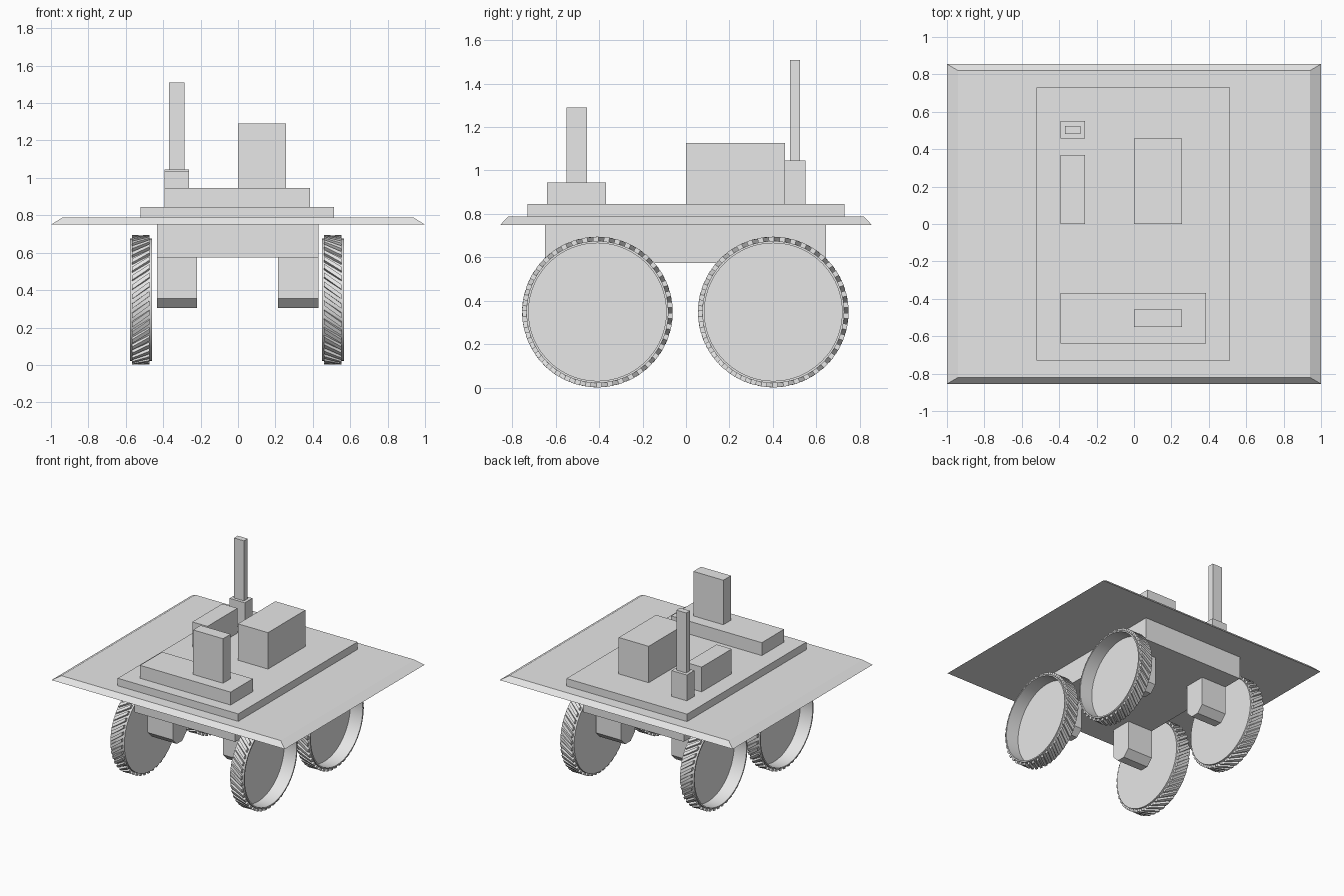
import bpy, bmesh, math

if "Cube" in bpy.data.objects:
    bpy.data.objects.remove(bpy.data.objects["Cube"])

grey = bpy.data.materials.new("light_grey")
grey.diffuse_color = (0.8, 0.8, 0.8, 1)
grey.use_nodes = True
grey.node_tree.nodes["Principled BSDF"].inputs["Base Color"].default_value = grey.diffuse_color


def finish(name, bm):
    bmesh.ops.recalc_face_normals(bm, faces=bm.faces)
    mesh = bpy.data.meshes.new(name)
    bm.to_mesh(mesh)
    bm.free()
    mesh.materials.append(grey)
    ob = bpy.data.objects.new(name, mesh)
    bpy.context.collection.objects.link(ob)
    return ob


def box(name, x0, x1, y0, y1, z0, z1, inset_x=0, inset_y=0):
    """Box whose top may be inset to slope the sides."""
    bm = bmesh.new()
    for v in bmesh.ops.create_cube(bm, size=1)["verts"]:
        sx, sy, top = v.co.x > 0, v.co.y > 0, v.co.z > 0
        ix, iy = (inset_x, inset_y) if top else (0, 0)
        v.co = (x1 - ix if sx else x0 + ix, y1 - iy if sy else y0 + iy, z1 if top else z0)
    return finish(name, bm)


def leg(name, x0, x1, y, z0, z1, half=0.083, cut=0.05):
    """Wheel mount with two chamfered lower edges."""
    outline = [(-half, z1), (-half, z0 + cut), (-half + cut, z0),
               (half - cut, z0), (half, z0 + cut), (half, z1)]
    bm = bmesh.new()
    face = bm.faces.new([bm.verts.new((x0, y + a, z)) for a, z in outline])
    ext = bmesh.ops.extrude_face_region(bm, geom=[face])["geom"]
    bmesh.ops.translate(bm, vec=(x1 - x0, 0, 0),
                        verts=[g for g in ext if isinstance(g, bmesh.types.BMVert)])
    return finish(name, bm)


def wheel(name, side, x_in, y, z, width=0.118, segs=80):
    """Dish open on its outer side; x_in is the closed inner face."""
    bm = bmesh.new()
    rings = []
    for r, d in [(0.327, 0), (0.327, width), (0.317, width), (0.317, 0.012)]:
        rings.append([bm.verts.new((x_in + side * d,
                                    y + r * math.cos(2 * math.pi * i / segs),
                                    z + r * math.sin(2 * math.pi * i / segs)))
                      for i in range(segs)])
    for a, b in zip(rings, rings[1:]):
        for i in range(segs):
            j = (i + 1) % segs
            bm.faces.new((a[i], a[j], b[j], b[i]))
    bm.faces.new(rings[0])
    bm.faces.new(rings[-1])
    ob = finish(name, bm)
    bpy.context.view_layer.objects.active = ob
    ob.select_set(True)
    bpy.ops.object.shade_smooth_by_angle(angle=math.radians(30))
    ob.select_set(False)


def tread(name, side, x_in, y, z, count=42, skew=0.2):
    """Slanted lugs around the tyre."""
    bm = bmesh.new()
    step = 2 * math.pi / count
    for k in range(count):
        for v in bmesh.ops.create_cube(bm, size=1)["verts"]:
            u, w, h = v.co.x, v.co.y, v.co.z
            a = k * step + w * step * 0.5 + u * skew
            r = 0.347 if h > 0 else 0.322
            v.co = (x_in + side * (0.059 + u * 0.094),
                    y + r * math.cos(a), z + r * math.sin(a))
    finish(name, bm)


# Deck, chassis and top plate
box("deck", -1, 1, -0.855, 0.855, 0.75, 0.787, 0.06, 0.035)
box("chassis", -0.433, 0.43, -0.65, 0.645, 0.575, 0.75)
box("top_plate", -0.52, 0.513, -0.73, 0.73, 0.787, 0.845)

# Equipment on the top plate
box("front_block", -0.392, 0.385, -0.64, -0.368, 0.845, 0.945)
box("front_tower", 0, 0.257, -0.55, -0.457, 0.945, 1.29)
box("large_case", 0, 0.257, 0, 0.457, 0.845, 1.127)
box("small_case", -0.392, -0.262, 0, 0.368, 0.845, 1.037)
box("mast_base", -0.392, -0.262, 0.457, 0.55, 0.845, 1.045)
box("mast", -0.37, -0.285, 0.48, 0.525, 1.045, 1.51)

# Wheels with their mounts
for side, label, x_in in [(1, "right", 0.448), (-1, "left", -0.46)]:
    for end, y in [("front", -0.408), ("rear", 0.402)]:
        wheel(f"{end}_{label}_wheel", side, x_in, y, 0.348)
        tread(f"{end}_{label}_tread", side, x_in, y, 0.348)
        x0, x1 = (0.213, 0.43) if side > 0 else (-0.433, -0.218)
        leg(f"{end}_{label}_mount", x0, x1, y + 0.004, 0.305, 0.575)
